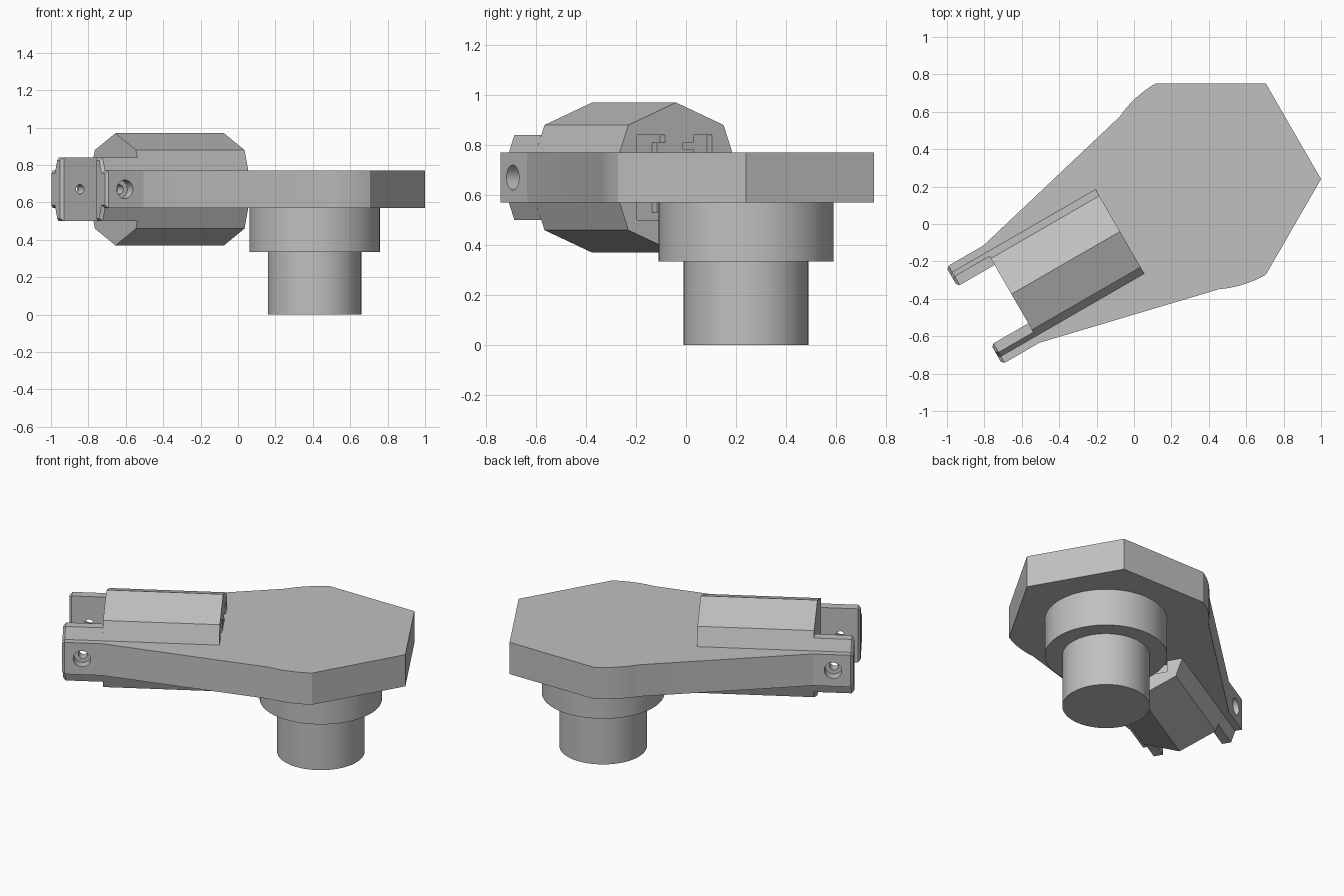
import bpy, bmesh, math
from mathutils import Vector

if "Cube" in bpy.data.objects:
    bpy.data.objects.remove(bpy.data.objects["Cube"], do_unlink=True)

# Local frame: X runs along the arm, Y across it, origin on the shaft axis
SHAFT_X, SHAFT_Y, ARM_ANGLE = 0.41, 0.24, math.radians(210)
MID, HALF = 0.67, 0.10          # plate mid height and half thickness
BLOCK_START, BLOCK_END, TIP = 0.56, 1.23, 1.46
HEX_R = 0.59

grey = bpy.data.materials.new("plain grey")
grey.use_nodes = True
grey.diffuse_color = (0.53, 0.53, 0.53, 1)
grey.node_tree.nodes["Principled BSDF"].inputs["Base Color"].default_value = grey.diffuse_color


def prism(name, points, start, end, along="Z", tip_bevel=0):
    """Extrude a flat outline from start to end along Z, X or Y."""
    place = {"Z": lambda a, b, t: (a, b, t),
             "X": lambda a, b, t: (t, a, b),
             "Y": lambda a, b, t: (a, t, b)}[along]
    shift = Vector(place(0, 0, end - start))
    bm = bmesh.new()
    face = bm.faces.new([bm.verts.new(place(a, b, start)) for a, b in points])
    out = bmesh.ops.extrude_face_region(bm, geom=[face])["geom"]
    bmesh.ops.translate(bm, vec=shift, verts=[g for g in out if isinstance(g, bmesh.types.BMVert)])
    bmesh.ops.recalc_face_normals(bm, faces=bm.faces)
    if tip_bevel:
        edges = [g for g in out if isinstance(g, bmesh.types.BMEdge)]
        bmesh.ops.bevel(bm, geom=edges, offset=tip_bevel, segments=1, affect="EDGES")
    mesh = bpy.data.meshes.new(name)
    bm.to_mesh(mesh)
    bm.free()
    mesh.materials.append(grey)
    obj = bpy.data.objects.new(name, mesh)
    obj.location = (SHAFT_X, SHAFT_Y, 0)
    obj.rotation_euler.z = ARM_ANGLE
    bpy.context.collection.objects.link(obj)
    return obj


def circle(radius, count, a=0, b=0):
    steps = [2 * math.pi * i / count for i in range(count)]
    return [(a + radius * math.cos(s), b + radius * math.sin(s)) for s in steps]


def activate(obj):
    bpy.ops.object.select_all(action="DESELECT")
    obj.select_set(True)
    bpy.context.view_layer.objects.active = obj


def cut(obj, cutter):
    cutter.hide_render = True
    mod = obj.modifiers.new("cut", "BOOLEAN")
    mod.operation, mod.solver, mod.object = "DIFFERENCE", "EXACT", cutter
    activate(obj)
    bpy.ops.object.modifier_apply(modifier=mod.name)
    bpy.data.objects.remove(cutter, do_unlink=True)


def smooth(obj):
    activate(obj)
    bpy.ops.object.shade_smooth_by_angle(angle=math.radians(12))


# Main plate: half a hexagon, rounded shoulders, tapered arm
def polar(deg):
    return (HEX_R * math.cos(math.radians(deg)), HEX_R * math.sin(math.radians(deg)))


shoulder = [polar(64.5 + 25.5 * i / 8) for i in range(9)]
side = [(BLOCK_END, 0.30)] + shoulder + [polar(150)]
outline = side + [(u, -v) for u, v in reversed(side)]
smooth(prism("main_plate", outline, MID - HALF, MID + HALF))

# Stepped shaft under the plate
smooth(prism("shaft_collar", circle(0.35, 64), 0.335, MID - HALF))
smooth(prism("shaft_peg", circle(0.25, 64), 0, 0.335))

# Peaked block through the arm
half = [(0, 0.30), (0.22, 0.21), (0.26, 0.10), (0.26, -0.10), (0.22, -0.21), (0, -0.30)]
section = half + [(-v, z) for v, z in reversed(half[1:-1])]
block = prism("arm_block", [(v, MID + z) for v, z in section], BLOCK_START, BLOCK_END, "X")

# Stepped pockets in the inner end of the block
left_pocket = [(0.18, 0.17), (0.05, 0.17), (0.05, 0.14), (0.088, 0.14), (0.088, 0.08), (0.18, 0.08)]
right_pocket = [(-0.167, 0.17), (-0.08, 0.17), (-0.08, 0.14), (-0.033, 0.14),
                (-0.033, 0.115), (-0.08, 0.115), (-0.08, 0.08), (-0.167, 0.08)]
for pocket in (left_pocket, right_pocket):
    for flip in (1, -1):
        pts = [(v, MID + flip * z) for v, z in pocket]
        cut(block, prism("pocket_cutter", pts, BLOCK_START - 0.05, BLOCK_START + 0.04, "X"))

# Fork lugs with counterbored pin holes
upper = [(0.18, 0.17), (0.235, 0.17), (0.26, HALF), (0.30, HALF)]
lug_section = upper + [(v, -z) for v, z in reversed(upper)]
for name, s in (("left_fork_lug", 1), ("right_fork_lug", -1)):
    lug = prism(name, [(s * v, MID + z) for v, z in lug_section], BLOCK_END, TIP, "X", 0.015)
    for radius, inner, outer in ((0.05, 0.24, 0.35), (0.025, 0.1, 0.28)):
        cut(lug, prism("hole_cutter", circle(radius, 32, 1.345, MID), s * inner, s * outer, "Y"))
    smooth(lug)
